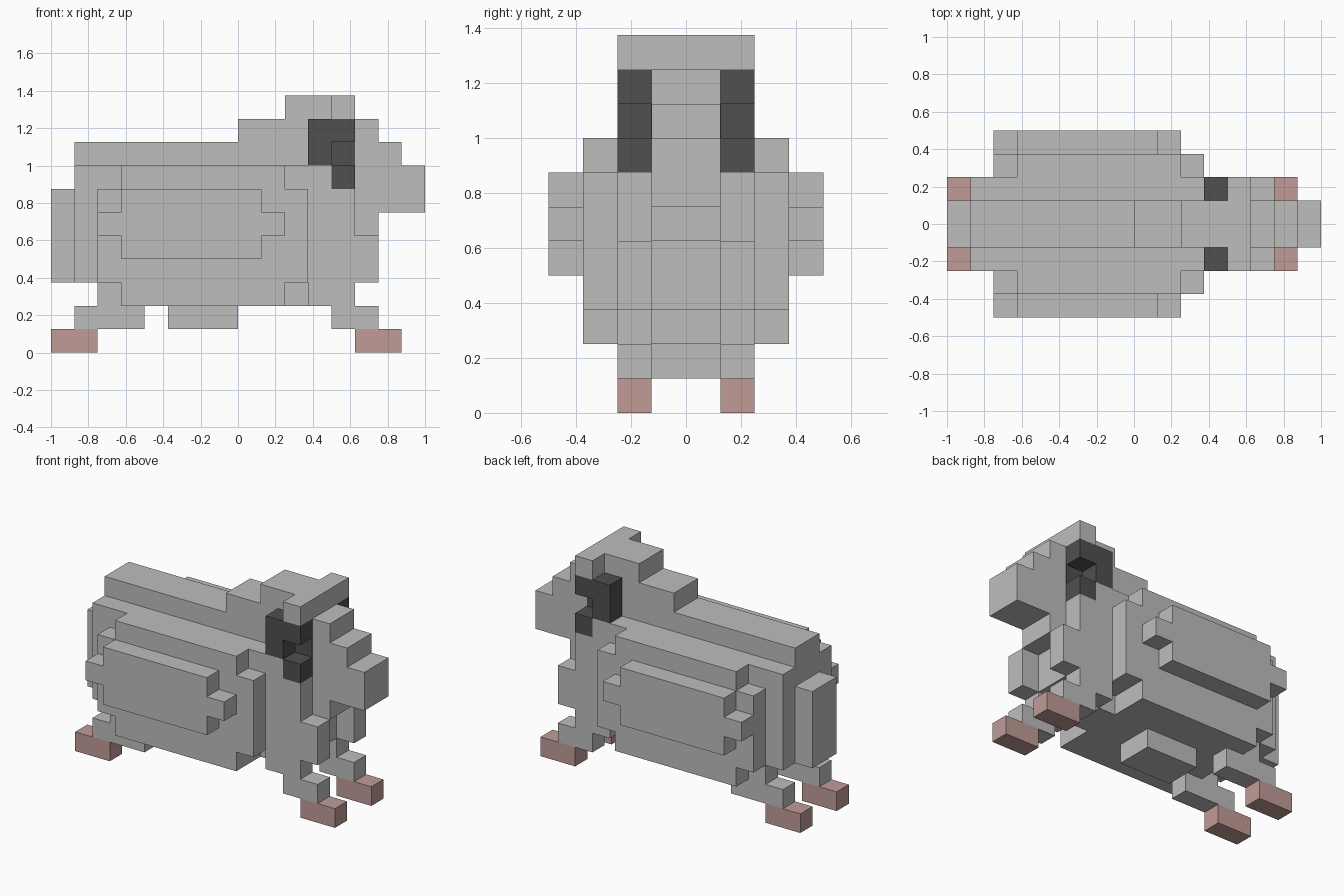
import bpy, bmesh

cube = bpy.data.objects.get("Cube")
if cube:
    bpy.data.objects.remove(cube, do_unlink=True)

U = 0.125  # size of one block


def material(name, color):
    m = bpy.data.materials.new(name)
    m.use_nodes = True
    m.diffuse_color = (*color, 1)
    bsdf = next(n for n in m.node_tree.nodes if n.type == 'BSDF_PRINCIPLED')
    bsdf.inputs["Base Color"].default_value = (*color, 1)
    bsdf.inputs["Roughness"].default_value = 0.9
    return m


GREY = material("wool grey", (0.515, 0.515, 0.515))
DARK = material("dark eye", (0.08, 0.08, 0.08))
PINK = material("hoof pink", (0.53, 0.33, 0.31))


def rect(x0, z0, x1, z1):
    return [(x0, z0), (x1, z0), (x1, z1), (x0, z1)]


def slab(name, profile, y0, y1, mat, mirror=True):
    """Extrude an x-z profile, in blocks, from y0 to y1; mirror it to the other side."""
    bm = bmesh.new()
    face = bm.faces.new([bm.verts.new((x * U, y0 * U, z * U)) for x, z in profile])
    ext = bmesh.ops.extrude_face_region(bm, geom=[face])
    moved = [g for g in ext["geom"] if isinstance(g, bmesh.types.BMVert)]
    bmesh.ops.translate(bm, verts=moved, vec=(0, (y1 - y0) * U, 0))
    bmesh.ops.recalc_face_normals(bm, faces=bm.faces)
    me = bpy.data.meshes.new(name)
    bm.to_mesh(me)
    bm.free()
    me.materials.append(mat)
    ob = bpy.data.objects.new(name, me)
    bpy.context.collection.objects.link(ob)
    if mirror:
        mod = ob.modifiers.new("Mirror", 'MIRROR')
        mod.use_axis = (False, True, False)
        mod.use_mirror_merge = False
    return ob


# Central spine, neck, head and snout
slab("spine_and_head", [
    (-5, 2), (3, 2), (3, 3), (5, 3), (5, 5), (6, 5), (6, 6), (8, 6), (8, 8),
    (7, 8), (7, 9), (6, 9), (6, 10), (5, 10), (5, 11), (2, 11), (2, 10),
    (0, 10), (0, 9), (-7, 9), (-7, 3), (-5, 3)], -1, 1, GREY, False)
slab("tail", rect(-8, 3, -7, 7), -1, 1, GREY, False)
slab("udder", rect(-3, 1, 0, 2), -1, 1, GREY, False)

# Body sides, from the inside outward
slab("flanks", [
    (-6, 2), (2, 2), (2, 3), (3, 3), (3, 2), (5, 2), (5, 3), (6, 3), (6, 5),
    (5, 5), (5, 7), (4, 7), (4, 8), (-7, 8), (-7, 3), (-6, 3)], 1, 2, GREY)
slab("rib_layer", [
    (-5, 2), (2, 2), (2, 3), (3, 3), (3, 7), (2, 7), (2, 8), (-5, 8), (-5, 7),
    (-6, 7), (-6, 3), (-5, 3)], 2, 3, GREY)
slab("side_bulge", [
    (-5, 4), (1, 4), (1, 5), (2, 5), (2, 6), (1, 6), (1, 7), (-5, 7), (-5, 6),
    (-6, 6), (-6, 5), (-5, 5)], 3, 4, GREY)

# Head details
slab("brows", rect(4, 10, 5, 11), 1, 2, GREY)
slab("eye_hoods", [(3, 8), (4, 8), (4, 9), (5, 9), (5, 10), (3, 10)], 1, 2, DARK)
slab("eye_cheeks", rect(4, 7, 5, 8), 1, 2, DARK)
slab("eye_hollows", rect(4, 8, 5, 9), 1, 1.02, DARK)

# Legs and hooves
slab("rear_legs", rect(-7, 1, -4, 2), 1, 2, GREY)
slab("front_legs", rect(4, 1, 6, 2), 1, 2, GREY)
slab("rear_hooves", rect(-8, 0, -6, 1), 1, 2, PINK)
slab("front_hooves", rect(5, 0, 7, 1), 1, 2, PINK)
